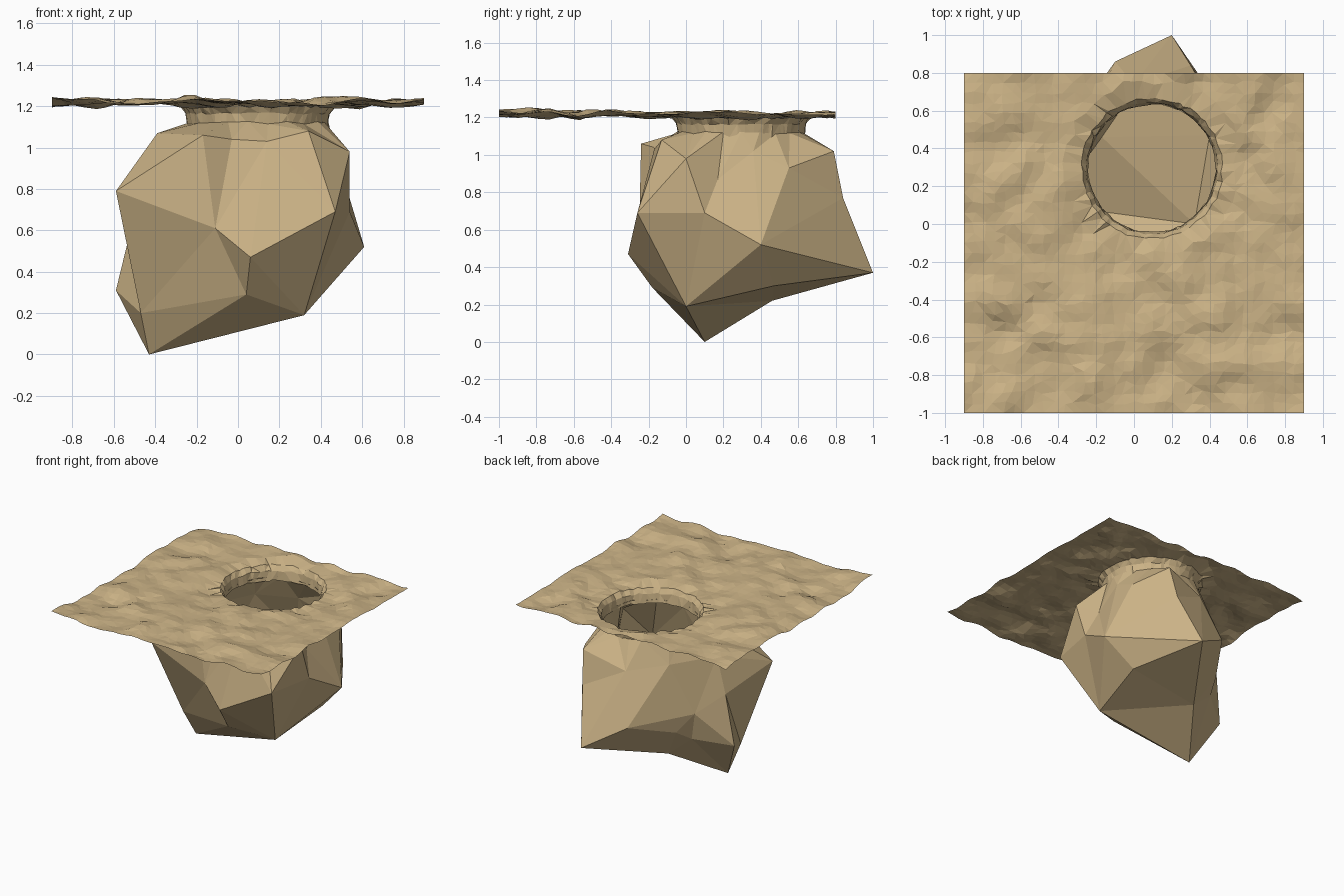
import bpy, bmesh, math, random
from mathutils import Vector, noise

if "Cube" in bpy.data.objects:
    bpy.data.objects.remove(bpy.data.objects["Cube"])

random.seed(4)
HOLE = Vector((0.095, 0.295, 0))

earth = bpy.data.materials.new("sandy_earth")
earth.diffuse_color = (0.6, 0.45, 0.24, 1)
earth.use_nodes = True
earth.node_tree.nodes["Principled BSDF"].inputs["Base Color"].default_value = earth.diffuse_color


def ring_point(angle, radius, z):
    return Vector((HOLE.x + radius * math.cos(angle), HOLE.y + radius * math.sin(angle), z))


def jitter(amount):
    return random.uniform(-amount, amount)


def finish(bm, name):
    bmesh.ops.recalc_face_normals(bm, faces=bm.faces)
    mesh = bpy.data.meshes.new(name)
    bm.to_mesh(mesh)
    bm.free()
    mesh.materials.append(earth)
    obj = bpy.data.objects.new(name, mesh)
    bpy.context.collection.objects.link(obj)
    return obj


# Rough ground sheet with a round opening and a lip curling down
bm = bmesh.new()
bmesh.ops.create_grid(bm, x_segments=34, y_segments=34, size=0.9)
bmesh.ops.translate(bm, verts=bm.verts, vec=(0, -0.1, 0))
bmesh.ops.delete(bm, geom=[v for v in bm.verts if (v.co - HOLE).length < 0.375], context='VERTS')
for v in bm.verts:
    p = v.co.copy()
    near_hole = max(0.0, 1 - ((p - HOLE).length - 0.36) / 0.15)
    v.co.z = (1.22 + 0.03 * noise.noise(p * 2.6) + 0.032 * noise.noise(p * 6 + Vector((5, 1, 3)))
              - 0.012 * near_hole)
    if abs(p.x) < 0.89 and -0.99 < p.y < 0.79:
        v.co.x += jitter(.012)
        v.co.y += jitter(.012)
rim = [e for e in bm.edges if e.is_boundary
       and all((Vector((v.co.x, v.co.y, 0)) - HOLE).length < 0.47 for v in e.verts)]


def angle_of(v):
    return math.atan2(v.co.y - HOLE.y, v.co.x - HOLE.x)


for v in {v for e in rim for v in e.verts}:
    v.co = ring_point(angle_of(v), 0.372 + jitter(.008), 1.2 + jitter(.008))
for radius, z in ((0.347, 1.165), (0.338, 1.095)):
    geom = bmesh.ops.extrude_edge_only(bm, edges=rim)["geom"]
    rim = [g for g in geom if isinstance(g, bmesh.types.BMEdge)]
    for v in (g for g in geom if isinstance(g, bmesh.types.BMVert)):
        v.co = ring_point(angle_of(v), radius + jitter(.005), z + jitter(.006))
bmesh.ops.triangulate(bm, faces=bm.faces)
finish(bm, "ground_sheet")

# Faceted cavity: key corners wrapped around a centre, left open at the neck
corners = [
    (-.43, .10, 0), (.32, 0, .19), (-.17, .46, .22), (.40, .47, .30), (.04, -.18, .29),
    (-.47, 0, .20), (-.59, .25, .31), (.20, 1.0, .37), (.06, -.31, .47), (.61, .40, .52),
    (-.10, .86, .55), (-.11, -.25, .61), (.47, -.26, .69), (-.59, -.22, .79),
    (-.50, .23, .68), (-.39, .45, .58), (-.35, .43, .37), (-.30, .55, .45),
    (.30, .84, .77), (.33, .79, 1.02), (.54, 0, .98), (.47, .17, .87), (.54, .10, .69),
    (-.17, -.24, 1.06), (-.03, -.17, 1.04), (.14, -.17, 1.03), (.34, -.13, 1.08),
    (-.39, .10, 1.07), (-.42, .22, .95), (-.24, .55, .96), (0, .74, .92),
    (.48, .55, .93), (.46, .36, 1.02),
]
dominant = {7, 9}      # corners joined by a long ridge
centre = Vector((0.05, 0.25, 0.6))
points = [Vector(c) for c in corners]
N = 22
for i in range(N):
    points.append(ring_point(math.tau * i / N, 0.34 + jitter(.006), 1.12 + jitter(.008)))
bm = bmesh.new()
target = {}
neck = set()
for i, p in enumerate(points):
    v = bm.verts.new((p - centre).normalized() * (1.09 if i in dominant else 1))
    target[v] = p
    if i >= len(corners):
        neck.add(v)
bmesh.ops.convex_hull(bm, input=list(bm.verts))
bmesh.ops.delete(bm, geom=[f for f in bm.faces if all(v in neck for v in f.verts)], context='FACES')
for v in bm.verts:
    v.co = target[v]
finish(bm, "cavity")
